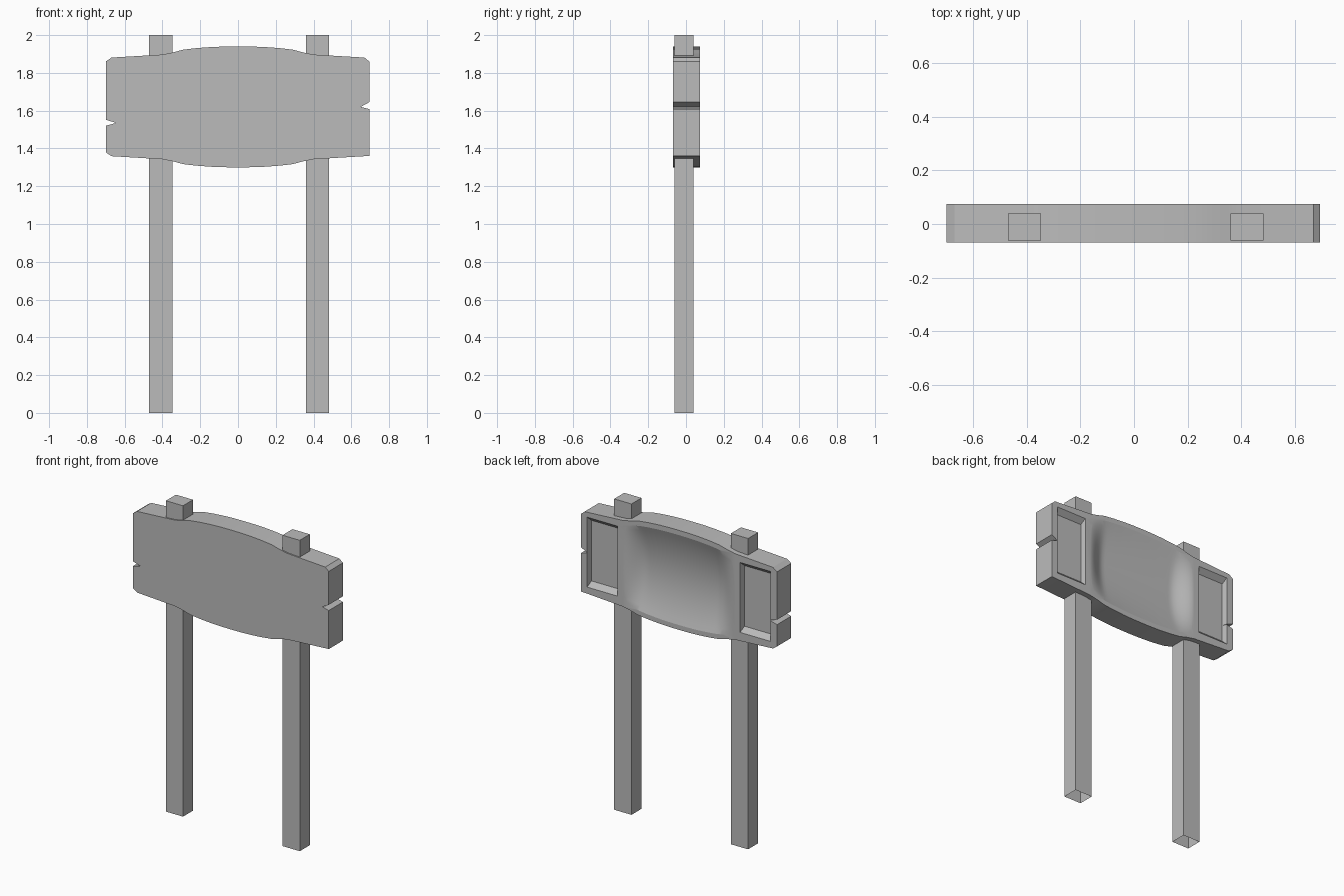
import bpy
import bmesh

if "Cube" in bpy.data.objects:
    bpy.data.objects.remove(bpy.data.objects["Cube"], do_unlink=True)

FRONT, BACK, MID = -0.07, 0.074, 1.62
# Half height of the board at increasing distance from its middle
ARC = [(0, .32), (.07, .3195), (.14, .317), (.22, .311), (.29, .303), (.345, .288), (.40, .277), (.67, .261)]

grey = bpy.data.materials.new("plain_grey")
grey.use_nodes = True
grey.diffuse_color = (0.5, 0.5, 0.5, 1)
grey.node_tree.nodes["Principled BSDF"].inputs["Base Color"].default_value = (0.5, 0.5, 0.5, 1)


def half_height(x):
    x = abs(x)
    for (a, p), (b, q) in zip(ARC, ARC[1:]):
        if x <= b:
            return p + (q - p) * (x - a) / (b - a)
    return ARC[-1][1]


def finish(bm, name):
    bmesh.ops.recalc_face_normals(bm, faces=bm.faces)
    mesh = bpy.data.meshes.new(name)
    bm.to_mesh(mesh)
    bm.free()
    mesh.materials.append(grey)
    obj = bpy.data.objects.new(name, mesh)
    bpy.context.collection.objects.link(obj)
    return obj


def loft(name, bottom, top, open_start=False):
    """Solid between two matching rings of points."""
    bm = bmesh.new()
    a = [bm.verts.new(p) for p in bottom]
    b = [bm.verts.new(p) for p in top]
    n = len(a)
    for i in range(n):
        j = (i + 1) % n
        bm.faces.new((a[i], a[j], b[j], b[i]))
    bm.faces.new(b)
    if not open_start:
        bm.faces.new(a[::-1])
    return finish(bm, name)


def rect(x0, x1, z0, z1, y):
    return [(x0, y, z0), (x1, y, z0), (x1, y, z1), (x0, y, z1)]


# Board outline: bowed top and bottom, clipped corners, a crack in each end
xs = [-x for x, _ in reversed(ARC)] + [x for x, _ in ARC[1:]]
outline = [(x, MID + half_height(x)) for x in xs]
outline += [(.695, 1.86), (.695, 1.645), (.65, 1.62), (.695, 1.608), (.695, 1.36)]
outline += [(x, MID - half_height(x)) for x in reversed(xs)]
outline += [(-.70, 1.38), (-.70, 1.52), (-.645, 1.535), (-.70, 1.552), (-.70, 1.86)]
board = loft("sign_board", [(x, FRONT, z) for x, z in outline],
             [(x, BACK, z) for x, z in outline])

cutters = []

# Sloped rectangular pockets at both ends of the back
for s in (-1, 1):
    x0, x1 = sorted((s * .437, s * .652))
    floor = rect(x0 + .008, x1 - .008, 1.43, 1.82, BACK - .032)
    mouth = rect(x0, x1, 1.40, 1.85, BACK)
    # carry the slope a little past the surface
    past = [tuple(m + (m - f) * .2 for f, m in zip(p, q)) for p, q in zip(floor, mouth)]
    cutters.append(loft("pocket_cutter", floor, past))

# Shallow smooth dish in the middle of the back
NX, NZ, REACH, RAMP, DEPTH = 40, 16, .405, .15, .055
bm = bmesh.new()
rows = []
for i in range(NX + 1):
    x = REACH * (2 * i / NX - 1)
    e = min(1, (REACH - abs(x)) / RAMP)
    ease = e * e * (3 - 2 * e)
    h = half_height(x) - .028
    row = []
    for j in range(NZ + 1):
        t = 2 * j / NZ - 1
        row.append(bm.verts.new((x, BACK + .001 - DEPTH * ease * (1 - t * t), MID + h * t)))
    rows.append(row)
for a, b in zip(rows, rows[1:]):
    for j in range(NZ):
        bm.faces.new((a[j], b[j], b[j + 1], a[j + 1]))
rim = [e for e in bm.edges if e.is_boundary]
walls = bmesh.ops.extrude_edge_only(bm, edges=rim)["geom"]
bmesh.ops.translate(bm, vec=(0, .04, 0), verts=[v for v in walls if isinstance(v, bmesh.types.BMVert)])
bmesh.ops.holes_fill(bm, edges=[e for e in bm.edges if e.is_boundary], sides=0)
cutters.append(finish(bm, "dish_cutter"))

# Carve the back, then discard the cutters
bpy.ops.object.select_all(action="DESELECT")
bpy.context.view_layer.objects.active = board
board.select_set(True)
for c in cutters:
    c.hide_render = True
    m = board.modifiers.new("carve", "BOOLEAN")
    m.operation, m.solver, m.object = "DIFFERENCE", "EXACT", c
    bpy.ops.object.modifier_apply(modifier=m.name)
    bpy.data.objects.remove(c, do_unlink=True)
bpy.ops.object.shade_smooth_by_angle(angle=0.3)

# Square posts, open underneath
for name, x0, x1 in (("right_post", -.47, -.348), ("left_post", .36, .483)):
    ring = [(x0, -.062), (x1, -.062), (x1, .04), (x0, .04)]
    loft(name, [(x, y, 0) for x, y in ring], [(x, y, 2) for x, y in ring], open_start=True)
